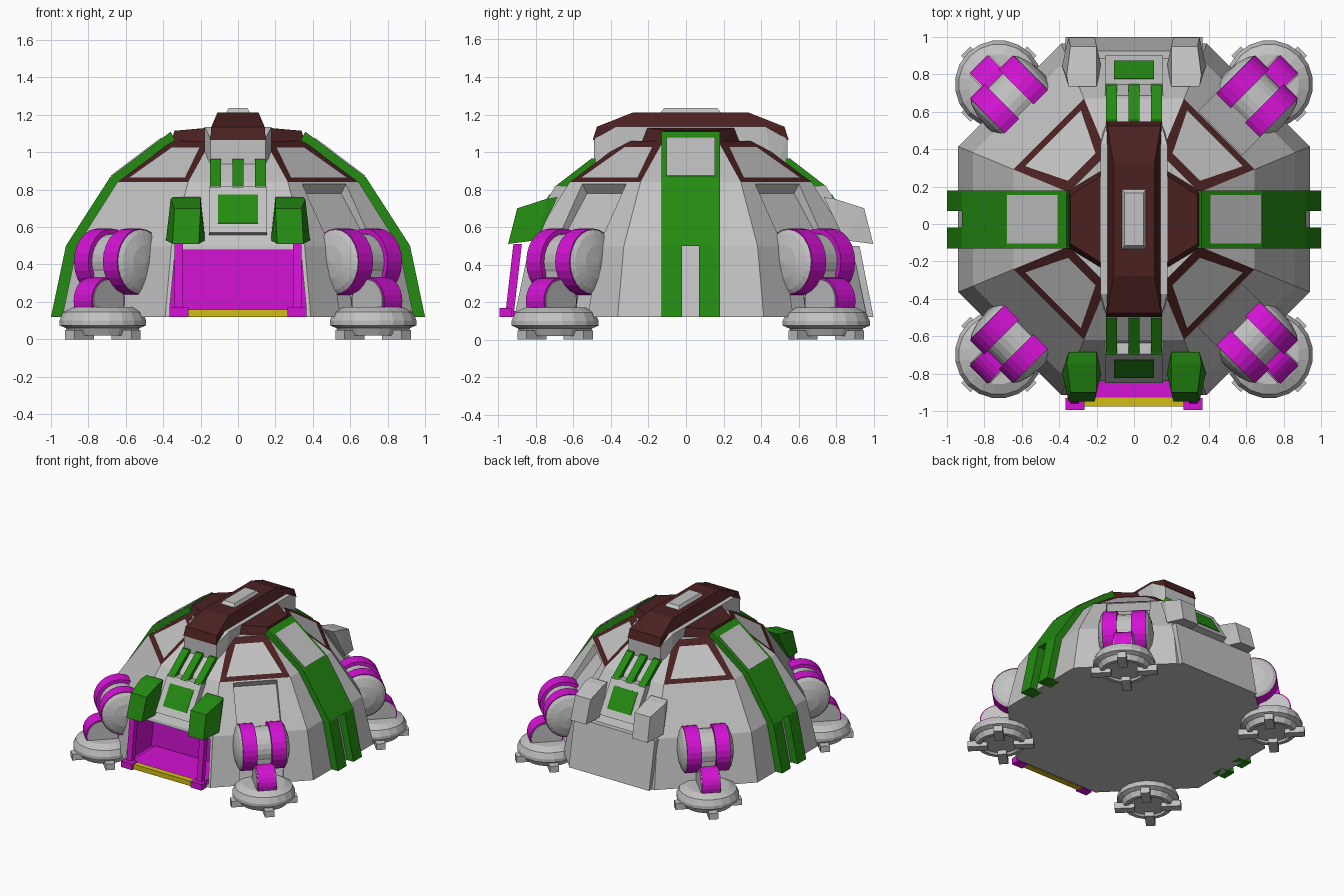
import bpy, bmesh, math
from mathutils import Matrix, Vector

if "Cube" in bpy.data.objects:
    bpy.data.objects.remove(bpy.data.objects["Cube"])

CY = 0.025  # dome centre in y


def material(name, rgb):
    m = bpy.data.materials.new(name)
    m.diffuse_color = (*rgb, 1)
    m.use_nodes = True
    m.node_tree.nodes["Principled BSDF"].inputs["Base Color"].default_value = m.diffuse_color
    return m


GREY = material("light_grey", (0.54, 0.54, 0.54))
GREEN = material("green", (0.018, 0.26, 0.006))
BROWN = material("dark_brown", (0.07, 0.015, 0.015))
MAGENTA = material("magenta", (0.66, 0.006, 0.66))
YELLOW = material("yellow", (0.64, 0.52, 0.008))


def finish(name, bm, *mats):
    bmesh.ops.recalc_face_normals(bm, faces=bm.faces)
    me = bpy.data.meshes.new(name)
    bm.to_mesh(me)
    bm.free()
    for m in mats:
        me.materials.append(m)
    ob = bpy.data.objects.new(name, me)
    bpy.context.collection.objects.link(ob)
    return ob


def solid(name, pts, mat, M=Matrix()):
    """Convex solid around a few points."""
    bm = bmesh.new()
    for p in pts:
        bm.verts.new(M @ Vector(p))
    bmesh.ops.convex_hull(bm, input=bm.verts)
    bmesh.ops.dissolve_limit(bm, angle_limit=0.01, verts=bm.verts, edges=bm.edges)
    return finish(name, bm, mat)


def box(name, x0, x1, y0, y1, z0, z1, mat, M=Matrix()):
    return solid(name, [(x, y, z) for x in (x0, x1) for y in (y0, y1) for z in (z0, z1)], mat, M)


def prism(name, prof, a, b, mat, M):
    """Profile of (outward, height) points, extruded across from a to b."""
    bm = bmesh.new()
    f = bm.faces.new([bm.verts.new((u, a, z)) for u, z in prof])
    r = bmesh.ops.extrude_face_region(bm, geom=[f])
    bmesh.ops.translate(bm, vec=(0, b - a, 0), verts=[v for v in r["geom"] if isinstance(v, bmesh.types.BMVert)])
    bm.transform(M)
    return finish(name, bm, mat)


def lathe(name, prof, mat, M, n=24):
    """Profile of (radius, height) points turned about local z."""
    bm = bmesh.new()
    vs = [bm.verts.new((r, 0, z)) for r, z in prof]
    es = [bm.edges.new(p) for p in zip(vs, vs[1:])]
    bmesh.ops.spin(bm, geom=vs + es, cent=(0, 0, 0), axis=(0, 0, 1), angle=2 * math.pi, steps=n)
    bmesh.ops.remove_doubles(bm, verts=bm.verts, dist=1e-4)
    bm.transform(M)
    return finish(name, bm, mat)


def facing(deg):
    """Local x points outward from the dome centre at this angle."""
    return Matrix.Translation((0, CY, 0)) @ Matrix.Rotation(math.radians(deg), 4, "Z")


# Octagonal dome shell
bm = bmesh.new()
levels = []
for a, z in ((0.94, 0.12), (0.86, 0.5), (0.645, 0.84), (0.35, 1.06)):
    r = a / math.cos(math.pi / 8)
    levels.append([bm.verts.new((r * math.cos((k + 0.5) * math.pi / 4),
                                 CY + r * math.sin((k + 0.5) * math.pi / 4), z)) for k in range(8)])
bm.faces.new(levels[0])
bm.faces.new(levels[3])
side = {}
for i in range(3):
    for k in range(8):
        j = (k + 1) % 8
        side[i, j] = bm.faces.new((levels[i][k], levels[i][j], levels[i + 1][j], levels[i + 1][k]))
bmesh.ops.recalc_face_normals(bm, faces=bm.faces)
for k in (1, 3, 5, 7):
    # brown frame on each roof corner
    ring = bmesh.ops.inset_individual(bm, faces=[side[2, k]], thickness=0.07)
    for f in ring["faces"]:
        f.material_index = 1
# Entrance recess in the front face
door = side[0, 6]
bmesh.ops.inset_individual(bm, faces=[door], thickness=0.03)
ext = bmesh.ops.extrude_face_region(bm, geom=[door])
for v in [g for g in ext["geom"] if isinstance(g, bmesh.types.BMVert)]:
    v.co.y = -0.6
for f in [g for g in ext["geom"] if isinstance(g, bmesh.types.BMFace)]:
    f.material_index = 2
    for e in f.edges:
        for w in e.link_faces:
            if w.calc_center_median().z < 0.45:
                w.material_index = 2
if door.is_valid:
    bmesh.ops.delete(bm, geom=[door], context="FACES_ONLY")
shell = finish("dome_shell", bm, GREY, BROWN, MAGENTA)

# Sunken panel behind each leg
for deg in (45, 135, 225, 315):
    cutter = prism("leg_recess_cutter", [(0.652, 0.83), (0.615, 0.78), (0.825, 0.5), (0.925, 0.14), (1.1, 0.14), (1.1, 0.83)],
                   -0.165, 0.165, GREY, facing(deg))
    cutter.hide_render = True
    cutter.display_type = "WIRE"
    mod = shell.modifiers.new("leg_recess", "BOOLEAN")
    mod.operation = "DIFFERENCE"
    mod.solver = "EXACT"
    mod.object = cutter
# Bake the recesses, then drop the cutters
bpy.context.view_layer.update()
baked = bpy.data.meshes.new_from_object(shell.evaluated_get(bpy.context.evaluated_depsgraph_get()))
for mod in list(shell.modifiers):
    cutter = mod.object
    shell.modifiers.remove(mod)
    bpy.data.objects.remove(cutter)
shell.data = baked

# Left and right green bands, forked at the foot, with a grey upper plate
for side_name, deg in (("right", 0), ("left", 180)):
    M = facing(deg)
    prism(side_name + "_band", [(0.92, 0.5), (0.685, 0.865), (0.36, 1.11), (0.3, 1.0), (0.6, 0.8), (0.82, 0.5)],
          -0.155, 0.155, GREEN, M)
    for s in (-1, 1):
        prism(side_name + "_band_leg", [(1.0, 0.12), (0.92, 0.5), (0.82, 0.5), (0.88, 0.12)],
              s * 0.045, s * 0.155, GREEN, M)
    prism(side_name + "_band_plate", [(0.68, 0.876), (0.41, 1.0797), (0.405, 1.06), (0.67, 0.86)],
          -0.13, 0.13, GREY, M)
    # brown roof wing beside the ridge
    solid(side_name + "_roof_wing",
          [(0.17, s * 0.235, 1.13) for s in (-1, 1)] + [(0.17, s * 0.27, 1.04) for s in (-1, 1)] +
          [(0.34, s * 0.13, 1.115) for s in (-1, 1)] + [(0.36, s * 0.155, 1.04) for s in (-1, 1)], BROWN, M)

# Ridge over the roof
solid("ridge_base",
      [(sx * x, CY + sy * y, z) for sx in (-1, 1) for sy in (-1, 1)
       for x, y, z in ((0.178, 0.4, 1.135), (0.178, 0.44, 0.88), (0.146, 0.515, 1.07), (0.146, 0.515, 0.88))], GREY)
solid("roof_ridge",
      [(sx * x, CY + sy * y, z) for sx in (-1, 1) for sy in (-1, 1)
       for x, y, z in ((0.148, 0.522, 1.065), (0.143, 0.5, 1.135), (0.11, 0.305, 1.212), (0.148, 0.4, 1.065))], BROWN)
solid("ridge_cap",
      [(sx * x, CY + sy * y, z) for sx in (-1, 1) for sy in (-1, 1)
       for x, y, z in ((0.068, 0.165, 1.205), (0.05, 0.14, 1.236))], GREY)

# Front and back: hood, vents, green plate and corner brackets
for end, deg, mat in (("front", -90, GREEN), ("back", 90, GREY)):
    M = facing(deg)
    prism(end + "_hood", [(0.6, 0.81), (0.72, 0.82), (0.875, 0.57), (0.78, 0.55), (0.6, 0.7)], -0.155, 0.155, GREY, M)
    prism(end + "_hood_plate", [(0.753, 0.775), (0.848, 0.622), (0.835, 0.615), (0.74, 0.768)], -0.107, 0.107, GREEN, M)
    for c in (-0.12, 0, 0.12):
        prism(end + "_vent_bar", [(0.5, 0.965), (0.53, 0.965), (0.725, 0.815), (0.725, 0.77), (0.5, 0.9)],
              c - 0.03, c + 0.03, GREEN, M)
    for s in (-1, 1):
        solid(end + "_bracket",
              [(u, s * w, z) for u, w, z in
               ((0.71, 0.2, 0.76), (0.71, 0.35, 0.76), (0.77, 0.2, 0.75), (0.77, 0.36, 0.75),
                (0.925, 0.2, 0.7), (0.925, 0.34, 0.7), (0.973, 0.21, 0.51), (0.973, 0.35, 0.51),
                (0.82, 0.175, 0.53), (0.82, 0.385, 0.53))], mat, M)
prism("back_door", [(0.975, 0.12), (0.9, 0.5), (0.8, 0.5), (0.8, 0.12)], -0.365, 0.365, GREY, facing(90))

# Entrance frame
M = facing(-90)
for s in (-1, 1):
    prism("entrance_post", [(0.99, 0.12), (0.945, 0.51), (0.9, 0.51), (0.945, 0.12)], s * 0.295, s * 0.34, MAGENTA, M)
    box("entrance_post_base", 0.955, 1.02, s * 0.265, s * 0.365, 0.12, 0.17, MAGENTA, M)
box("entrance_floor", 0.62, 0.955, -0.33, 0.33, 0.127, 0.152, MAGENTA, M)
box("entrance_threshold", 0.953, 1.0, -0.267, 0.267, 0.12, 0.16, YELLOW, M)

# Four legs
for deg in (45, 135, 225, 315):
    M = facing(deg)
    turn = Matrix.Rotation(math.pi / 2, 4, "X")
    hip = M @ Matrix.Translation((0.9, 0, 0.415)) @ turn
    ankle = M @ Matrix.Translation((1.05, 0, 0.205)) @ turn
    foot = M @ Matrix.Translation((1.022, 0, 0))
    lathe("hip_drum", [(0, -0.21), (0.09, -0.2), (0.15, -0.18), (0.172, -0.164), (0.15, -0.15), (0.15, 0.15),
                       (0.172, 0.164), (0.15, 0.18), (0.09, 0.2), (0, 0.21)], GREY, hip)
    for s in (-1, 1):
        lathe("hip_ring", [(0.14, s * 0.055), (0.177, s * 0.055), (0.177, s * 0.163), (0.14, s * 0.163), (0.14, s * 0.055)],
              MAGENTA, hip)
    lathe("ankle_core", [(0, -0.075), (0.115, -0.075), (0.115, 0.075), (0, 0.075)], GREY, ankle)
    lathe("ankle_ring", [(0.1, -0.068), (0.125, -0.068), (0.125, 0.068), (0.1, 0.068), (0.1, -0.068)], MAGENTA, ankle)
    # strut joining hip and ankle
    box("leg_strut", 0.9, 1.04, -0.05, 0.05, 0.2, 0.4, GREY, M)
    lathe("foot_pad", [(0, 0.035), (0.14, 0.035), (0.15, 0.02), (0.18, 0.02), (0.2, 0.06), (0.235, 0.075), (0.235, 0.1),
                       (0.215, 0.145), (0.16, 0.172), (0, 0.172)], GREY, foot, 20)
    for k in range(4):
        box("foot_claw", 0.1, 0.25, -0.035, 0.035, 0.0, 0.05, GREY, foot @ Matrix.Rotation(k * math.pi / 2, 4, "Z"))
